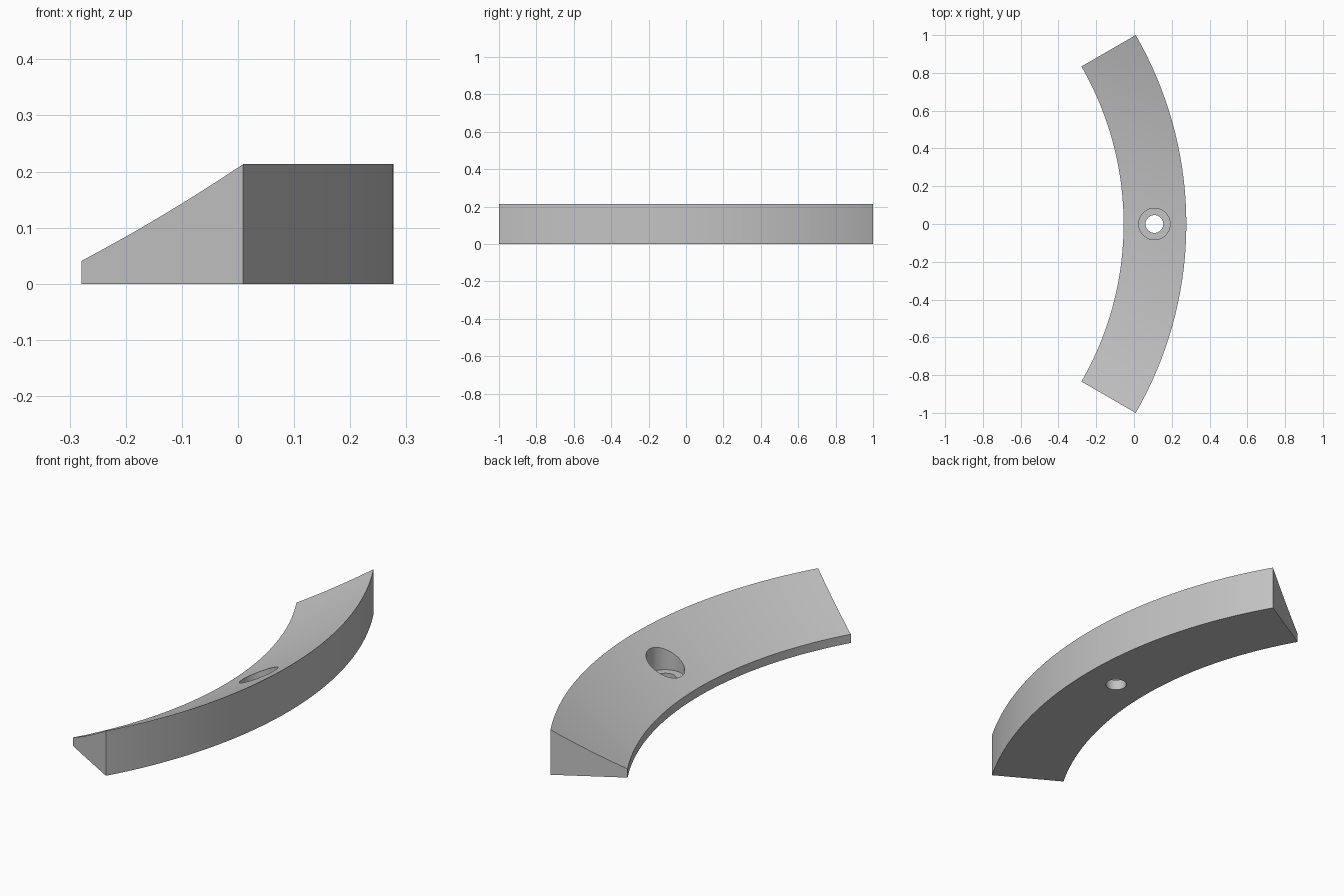
import bpy, bmesh, math

cube = bpy.data.objects.get("Cube")
if cube:
    bpy.data.objects.remove(cube, do_unlink=True)

OUTER_R, INNER_R = 2.0, 1.668
CENTRE_X = 0.277 - OUTER_R
HALF_ANGLE = math.radians(30)
LOW, HIGH, SAG = 0.041, 0.213, 0.005
ARC_STEPS, SLOPE_STEPS, HOLE_SIDES = 64, 8, 64
HOLE_X = 0.108

grey = bpy.data.materials.new("light grey")
grey.use_nodes = True
colour = (0.55, 0.55, 0.55, 1)
grey.diffuse_color = colour
grey.node_tree.nodes["Principled BSDF"].inputs["Base Color"].default_value = colour


def sweep(name, profile, angles, centre_x, closed):
    """Turn a closed (radius, height) profile about a vertical axis."""
    bm = bmesh.new()
    rings = [[bm.verts.new((centre_x + r * math.cos(a), r * math.sin(a), z))
              for r, z in profile] for a in angles]
    pairs = list(zip(rings, rings[1:]))
    if closed:
        pairs.append((rings[-1], rings[0]))
    n = len(profile)
    for a, b in pairs:
        for i in range(n if not closed else n - 1):
            j = (i + 1) % n
            bm.faces.new((a[i], a[j], b[j], b[i]))
    if closed:  # top and bottom discs
        bm.faces.new([ring[0] for ring in rings])
        bm.faces.new([ring[-1] for ring in rings])
    else:  # end faces
        bm.faces.new(rings[0])
        bm.faces.new(rings[-1])
    bmesh.ops.recalc_face_normals(bm, faces=bm.faces)
    mesh = bpy.data.meshes.new(name)
    bm.to_mesh(mesh)
    bm.free()
    mesh.materials.append(grey)
    obj = bpy.data.objects.new(name, mesh)
    bpy.context.collection.objects.link(obj)
    return obj


# Curved wedge: flat base, upright walls, slightly hollow sloping top
profile = [(INNER_R, 0), (OUTER_R, 0)]
for i in range(SLOPE_STEPS, -1, -1):
    t = i / SLOPE_STEPS
    profile.append((INNER_R + t * (OUTER_R - INNER_R),
                    LOW + t * (HIGH - LOW) - 4 * SAG * t * (1 - t)))
angles = [HALF_ANGLE * (2 * i / ARC_STEPS - 1) for i in range(ARC_STEPS + 1)]
wedge = sweep("curved_wedge", profile, angles, CENTRE_X, False)

# Stepped screw hole: narrow through hole below a wide counterbore
step = [(0.047, -0.1), (0.047, 0.05), (0.083, 0.05), (0.083, 0.4)]
turn = [2 * math.pi * i / HOLE_SIDES for i in range(HOLE_SIDES)]
cutter = sweep("hole_cutter", step, turn, HOLE_X, True)
cutter.hide_render = True

cut = wedge.modifiers.new("screw hole", "BOOLEAN")
cut.operation = "DIFFERENCE"
cut.solver = "EXACT"
cut.object = cutter

bpy.ops.object.select_all(action="DESELECT")
wedge.select_set(True)
bpy.context.view_layer.objects.active = wedge
bpy.ops.object.modifier_apply(modifier=cut.name)
bpy.data.objects.remove(cutter, do_unlink=True)
bpy.ops.object.shade_smooth_by_angle(angle=math.radians(20))
